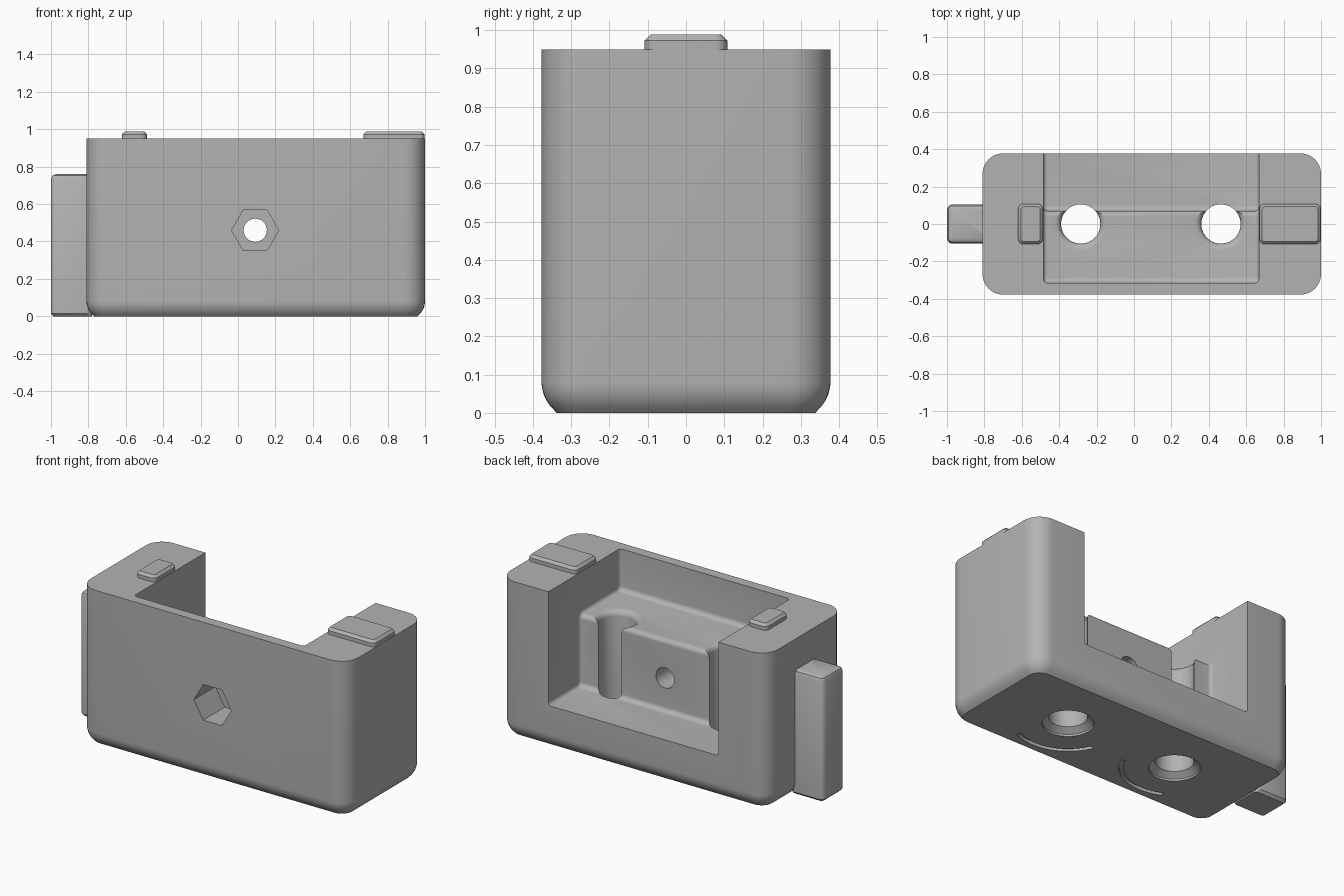
import bpy, bmesh, math
from math import cos, sin, pi

if "Cube" in bpy.data.objects:
    bpy.data.objects.remove(bpy.data.objects["Cube"])

mat = bpy.data.materials.new("plain grey")
mat.diffuse_color = (0.45, 0.45, 0.45, 1)
mat.use_nodes = True
mat.node_tree.nodes["Principled BSDF"].inputs["Base Color"].default_value = mat.diffuse_color


def make(name, bm):
    bmesh.ops.recalc_face_normals(bm, faces=bm.faces)
    me = bpy.data.meshes.new(name)
    bm.to_mesh(me)
    bm.free()
    ob = bpy.data.objects.new(name, me)
    bpy.context.collection.objects.link(ob)
    me.materials.append(mat)
    return ob


def loft(name, rings):
    """Skin closed rings of equal point count and cap both ends."""
    bm = bmesh.new()
    vs = [[bm.verts.new(p) for p in r] for r in rings]
    n = len(vs[0])
    for a, b in zip(vs, vs[1:]):
        for i in range(n):
            j = (i + 1) % n
            bm.faces.new((a[i], a[j], b[j], b[i]))
    bm.faces.new(vs[0][::-1])
    bm.faces.new(vs[-1])
    return make(name, bm)


def arc(cx, cy, r, a0, a1, n=6):
    return [(cx + r * cos(math.radians(a0 + (a1 - a0) * i / n)),
             cy + r * sin(math.radians(a0 + (a1 - a0) * i / n))) for i in range(n + 1)]


def rounded_rect(x0, x1, y0, y1, r, z, n=8):
    pts = []
    for cx, cy, a in ((x1 - r, y1 - r, 0), (x0 + r, y1 - r, 90),
                      (x0 + r, y0 + r, 180), (x1 - r, y0 + r, 270)):
        pts += arc(cx, cy, r, a, a + 90, n)
    return [(x, y, z) for x, y in pts]


def cut(ob, cutter):
    m = ob.modifiers.new("cut", 'BOOLEAN')
    m.operation, m.solver, m.object = 'DIFFERENCE', 'EXACT', cutter
    bpy.context.view_layer.objects.active = ob
    bpy.ops.object.modifier_apply(modifier=m.name)
    bpy.data.objects.remove(cutter)


def smooth(ob):
    bpy.ops.object.select_all(action='DESELECT')
    ob.select_set(True)
    bpy.context.view_layer.objects.active = ob
    bpy.ops.object.shade_smooth_by_angle(angle=math.radians(30))


X0, X1, Y = -0.81, 1.0, 0.3775
TOP, FLOOR, STEP = 0.95, 0.255, 0.695

# Body shell with a 45 degree lower edge that rolls into the walls
levels = [(0.0, 0.04)]
for k in range(7):
    a = math.radians(45 - 45 * k / 6)
    levels.append((0.0817 - 0.1 * sin(a), 0.1 * (1 - cos(a))))
levels.append((TOP, 0.0))
body = loft("body", [rounded_rect(X0 + d, X1 - d, -Y + d, Y - d, 0.11 - d, z)
                     for z, d in levels])


# Stepped pocket, open at the back and top, with rounded inner edges
def pocket_profile(d):
    r = 0.03
    return ([(-0.315 + d, 1.3)]
            + arc(-0.315 + r, STEP + r, r - d, 180, 270)
            + arc(0.07 - r, STEP - r, r + d, 90, 0)
            + arc(0.07 + r, FLOOR + r, r - d, 180, 270)
            + [(0.7, FLOOR + d), (0.7, 1.3)])


e = 0.022
sides = [(e * (1 - cos(t)), e * (1 - sin(t))) for t in (k * pi / 8 for k in range(5))]
sections = [(-0.485 + s, d) for s, d in sides]
sections += [(0.667 - s, d) for s, d in reversed(sides)]
cut(body, loft("pocket_cutter", [[(x, y, z) for y, z in pocket_profile(d)]
                                 for x, d in sections]))

# Vertical holes, chamfered below and flared at the step
hole = [(-0.05, 0.14), (0.012, 0.14), (0.04, 0.105), (STEP - 0.035, 0.105)]
hole += [(STEP - 0.035 * (1 - sin(t)), 0.105 + 0.035 * (1 - cos(t)))
         for t in (pi / 8, pi / 4, 3 * pi / 8, pi / 2)]
hole.append((STEP + 0.05, 0.14))
for hx, a0, a1 in ((-0.285, -117, -23), (0.465, -157, -63)):
    cut(body, loft("hole_cutter", [
        [(hx + r * cos(i * pi / 20), r * sin(i * pi / 20), z) for i in range(40)]
        for z, r in hole]))
    # Thin curved groove in the underside
    outline = arc(hx, 0, 0.30, a0, a1, 20) + arc(hx, 0, 0.275, a1, a0, 20)
    cut(body, loft("groove_cutter", [[(x, y, z) for x, y in outline]
                                     for z in (-0.05, 0.02)]))


# Hexagonal nut recess and its round through hole
def bore(sides_n, r, y0, y1):
    ring = [(0.092 + r * cos(2 * pi * i / sides_n), 0.46 + r * sin(2 * pi * i / sides_n))
            for i in range(sides_n)]
    return loft("bore_cutter", [[(x, y, z) for x, z in ring] for y in (y0, y1)])


cut(body, bore(6, 0.126, -0.6, -0.17))
cut(body, bore(32, 0.062, -0.3, 0.2))
smooth(body)

# Side tongue with softened outer edges
b = 0.025
tongue = loft("side_tongue", [
    rounded_rect(-1 + d, -0.78, -0.105 + d, 0.105 - d, 0.03 - d, z, 4)
    for z, d in ((0, 0.015), (0.015, 0), (0.735, 0), (0.752, 0.008), (0.76, b))])
smooth(tongue)

# Raised pads on the two top faces
for name, x0, x1 in (("left_pad", -0.62, -0.487), ("right_pad", 0.67, 0.998)):
    pad = loft(name, [rounded_rect(x0 + d, x1 - d, -0.108 + d, 0.108 - d, 0.03 - d, z, 4)
                      for z, d in ((0.94, 0), (0.973, 0), (0.988, 0.015))])
    smooth(pad)
